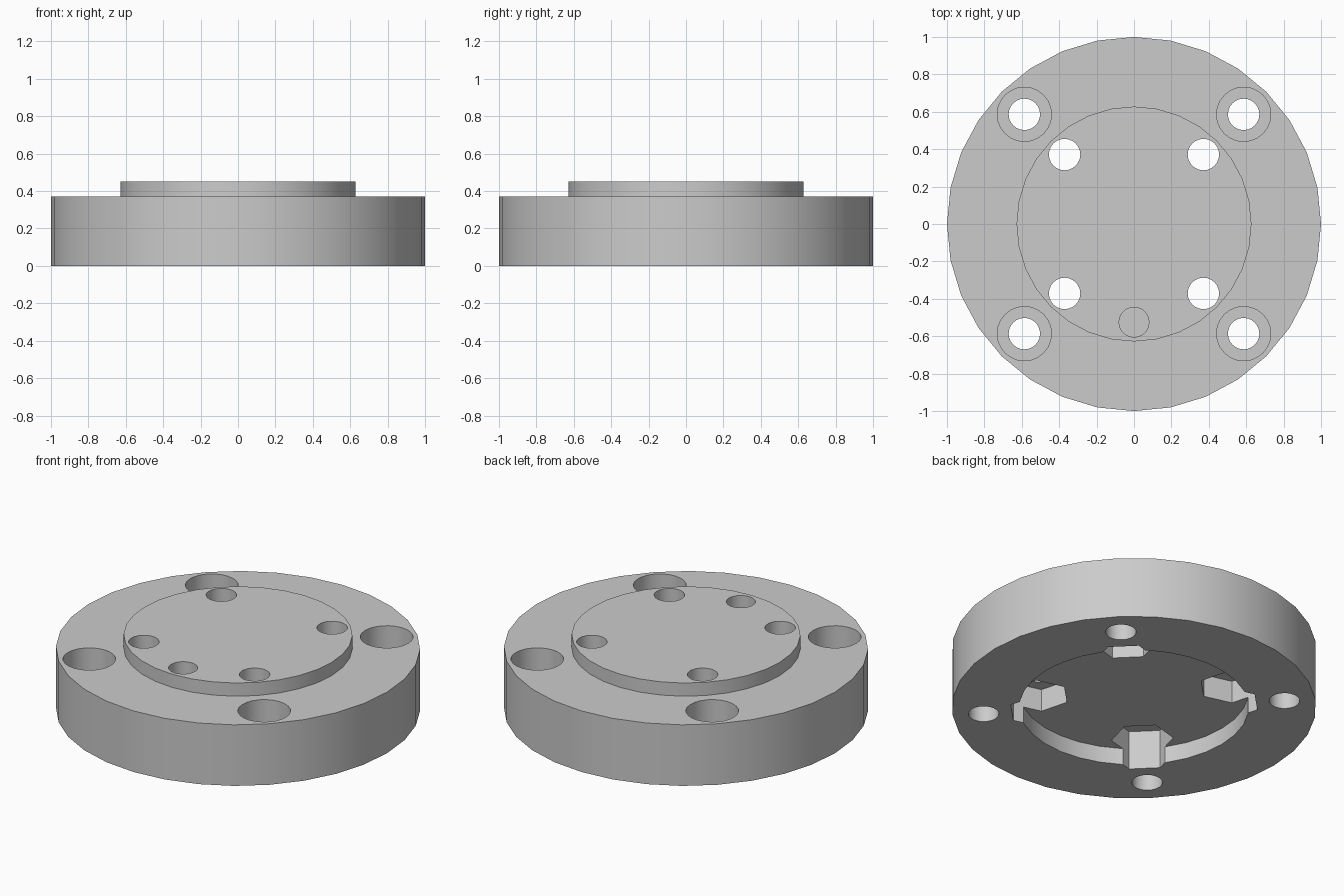
import bpy, bmesh
from math import cos, sin, pi, radians, sqrt

cube = bpy.data.objects.get("Cube")
if cube:
    bpy.data.objects.remove(cube, do_unlink=True)

grey = bpy.data.materials.new("plain grey")
grey.use_nodes = True
colour = (0.6, 0.6, 0.6, 1)
grey.diffuse_color = colour
grey.node_tree.nodes["Principled BSDF"].inputs["Base Color"].default_value = colour


def make_object(name, bm):
    bmesh.ops.recalc_face_normals(bm, faces=bm.faces)
    mesh = bpy.data.meshes.new(name)
    bm.to_mesh(mesh)
    bm.free()
    mesh.materials.append(grey)
    obj = bpy.data.objects.new(name, mesh)
    bpy.context.collection.objects.link(obj)
    return obj


def prism(bm, x, y, radius, low, high, sides=24, turn=0.0):
    """Upright prism with its first corner at angle turn."""
    ring = [bm.verts.new((x + radius * cos(turn + 2 * pi * i / sides),
                          y + radius * sin(turn + 2 * pi * i / sides), low))
            for i in range(sides)]
    base = bm.faces.new(ring)
    top = bmesh.ops.extrude_face_region(bm, geom=[base])["geom"]
    for v in top:
        if isinstance(v, bmesh.types.BMVert):
            v.co.z = high


def lathe(bm, profile, sides):
    """Turn (radius, height) points about z and close both ends."""
    rings = [[bm.verts.new((r * cos(2 * pi * i / sides), r * sin(2 * pi * i / sides), z))
              for i in range(sides)] for r, z in profile]
    for a, b in zip(rings, rings[1:]):
        for i in range(sides):
            j = (i + 1) % sides
            bm.faces.new((a[i], a[j], b[j], b[i]))
    bm.faces.new(rings[0])
    bm.faces.new(rings[-1])


# Flange with a raised boss above and a matching recess below
THICK, TOP, RECESS, BOSS_R = 0.37, 0.45, 0.1, 0.63
bm = bmesh.new()
lathe(bm, [(BOSS_R, RECESS), (BOSS_R, 0), (1, 0), (1, THICK),
           (BOSS_R - 0.002, THICK), (BOSS_R - 0.002, TOP)], 32)
flange = make_object("flange", bm)

# Through holes, counterbores and hexagonal nut pockets on the diagonals
holes, pockets = bmesh.new(), bmesh.new()
for k in range(4):
    angle = radians(45 + 90 * k)
    outer = (0.829 * cos(angle), 0.829 * sin(angle))
    inner = (0.525 * cos(angle), 0.525 * sin(angle))
    for spot in (outer, inner):
        prism(holes, *spot, 0.084, -0.1, 0.6)
    prism(pockets, *outer, 0.145, 0.17, 0.6)
    prism(pockets, *inner, 0.17, -0.1, 0.236, 6, angle + pi / 6)

# Blind locating hole at the front of the boss
prism(pockets, 0, -0.525, 0.08, 0.25, 0.6)

cutters = [make_object("hole_cutter", holes), make_object("pocket_cutter", pockets)]
for cutter in cutters:
    cutter.hide_render = True
    mod = flange.modifiers.new("cut", "BOOLEAN")
    mod.operation = "DIFFERENCE"
    mod.solver = "EXACT"
    mod.object = cutter

bpy.ops.object.select_all(action="DESELECT")
flange.select_set(True)
bpy.context.view_layer.objects.active = flange
for mod in list(flange.modifiers):
    bpy.ops.object.modifier_apply(modifier=mod.name)
for cutter in cutters:
    bpy.data.objects.remove(cutter, do_unlink=True)
bpy.ops.object.shade_smooth_by_angle(angle=radians(30))
